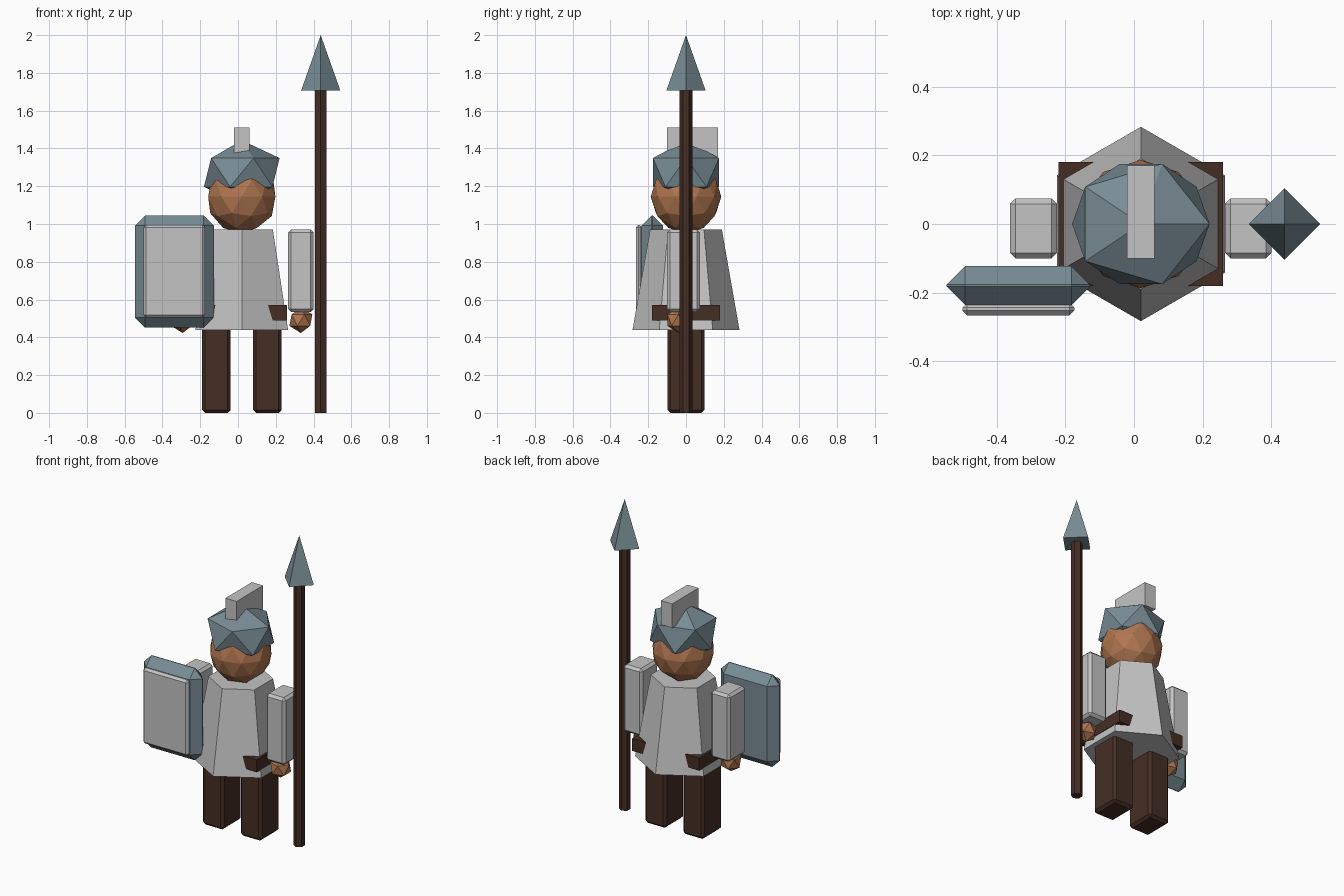
import bpy
import bmesh
from mathutils import Matrix, Vector

cube = bpy.data.objects.get("Cube")
if cube:
    bpy.data.objects.remove(cube, do_unlink=True)


def material(name, rgb):
    m = bpy.data.materials.new(name)
    m.use_nodes = True
    m.diffuse_color = (*rgb, 1)
    m.node_tree.nodes["Principled BSDF"].inputs["Base Color"].default_value = (*rgb, 1)
    return m


cloth = material("pale_grey", (0.55, 0.55, 0.55))
steel = material("blue_steel", (0.19, 0.265, 0.3))
leather = material("dark_brown", (0.06, 0.027, 0.018))
skin = material("tan_skin", (0.43, 0.18, 0.08))


def finish(bm, name, mat):
    mesh = bpy.data.meshes.new(name)
    bm.to_mesh(mesh)
    bm.free()
    mesh.materials.append(mat)
    ob = bpy.data.objects.new(name, mesh)
    bpy.context.collection.objects.link(ob)
    return ob


def box(name, mat, low, high, bevel=0.0):
    """Box between two corners, with optional chamfered edges."""
    low, high = Vector(low), Vector(high)
    bm = bmesh.new()
    place = Matrix.Translation((low + high) / 2) @ Matrix.Diagonal((*(high - low), 1))
    bmesh.ops.create_cube(bm, size=1, matrix=place)
    if bevel:
        bmesh.ops.bevel(bm, geom=bm.edges[:], offset=bevel, segments=1,
                        affect='EDGES', profile=0.5)
    return finish(bm, name, mat)


def cone(name, mat, sides, r1, r2, x, z1, z2):
    """Upright prism or cone with a corner facing +y."""
    bm = bmesh.new()
    place = Matrix.Translation((x, 0, (z1 + z2) / 2))
    bmesh.ops.create_cone(bm, cap_ends=True, segments=sides, radius1=r1,
                          radius2=r2, depth=z2 - z1, matrix=place)
    return finish(bm, name, mat)


def ball(name, mat, subdivisions, radii, centre):
    bm = bmesh.new()
    place = Matrix.Translation(centre) @ Matrix.Diagonal((*radii, 1))
    bmesh.ops.create_icosphere(bm, subdivisions=subdivisions, radius=1, matrix=place)
    return finish(bm, name, mat)


MID = 0.02  # body centre line

# Body
cone("tunic", cloth, 6, 0.283, 0.19, MID, 0.44, 0.97)
box("belt", leather, (MID - 0.24, -0.18, 0.49), (MID + 0.24, 0.18, 0.57))

# Limbs
for side, s in (("left", 1), ("right", -1)):
    leg = MID + s * 0.135
    box(side + "_leg", leather, (leg - 0.076, -0.098, 0), (leg + 0.076, 0.098, 0.48), 0.016)
    arm = MID + s * 0.313
    box(side + "_arm", cloth, (arm - 0.068, -0.1, 0.535), (arm + 0.068, 0.075, 0.97), 0.016)
    ball(side + "_hand", skin, 1, (0.068, 0.068, 0.068), (arm, -0.04, 0.491))

# Head and helmet
ball("head", skin, 2, (0.187, 0.187, 0.195), (MID, 0, 1.145))
ball("helmet", steel, 1, (0.224, 0.206, 0.17), (MID, 0, 1.273))
box("helmet_crest", cloth, (MID - 0.04, -0.1, 1.355), (MID + 0.04, 0.17, 1.51))

# Shield
box("shield", steel, (-0.546, -0.236, 0.451), (-0.128, -0.123, 1.045), 0.054)
box("shield_plate", cloth, (-0.5, -0.266, 0.505), (-0.174, -0.23, 0.995), 0.014)

# Spear
cone("spear_shaft", leather, 6, 0.034, 0.034, 0.438, 0, 1.71)
cone("spear_tip", steel, 4, 0.104, 0, 0.438, 1.706, 2.0)
